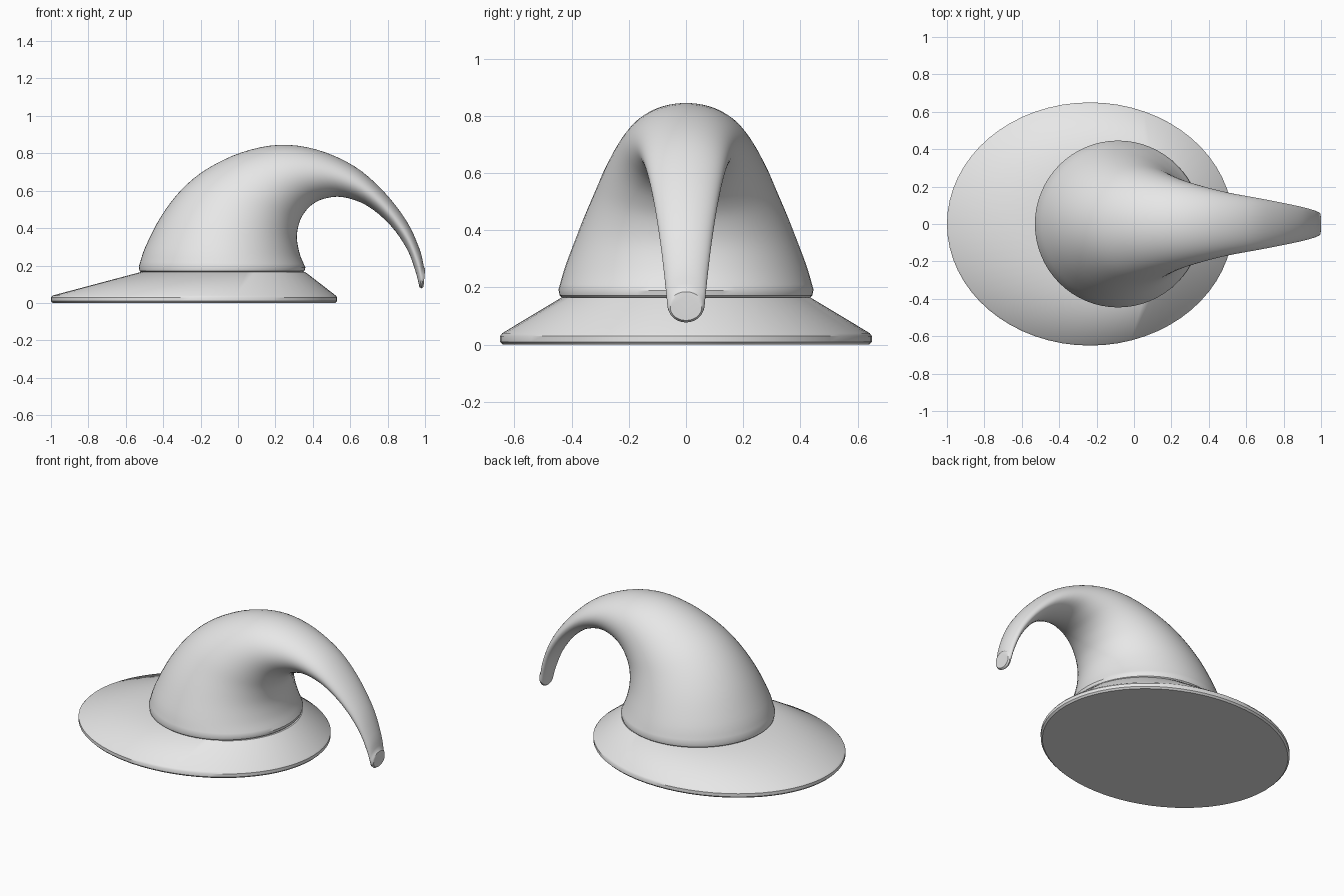
import bpy, bmesh, math
from mathutils import Vector

cube = bpy.data.objects.get("Cube")
if cube:
    bpy.data.objects.remove(cube)

felt = bpy.data.materials.new("grey felt")
felt.use_nodes = True
felt.diffuse_color = (0.8, 0.8, 0.8, 1)
felt.node_tree.nodes["Principled BSDF"].inputs["Base Color"].default_value = (0.8, 0.8, 0.8, 1)


def smooth_stations(stations, steps):
    """Catmull-Rom interpolation between cross-section stations."""
    pts = [Vector(s) for s in stations]
    pts = [2 * pts[0] - pts[1]] + pts + [2 * pts[-1] - pts[-2]]
    result = []
    for a, b, c, d in zip(pts, pts[1:], pts[2:], pts[3:]):
        for i in range(steps):
            t = i / steps
            result.append(0.5 * (2 * b + (c - a) * t + (2 * a - 5 * b + 4 * c - d) * t ** 2
                                 + (3 * b - a - 3 * c + d) * t ** 3))
    return result + [pts[-2]]


def loft(name, stations, sides):
    """Join elliptical rings; station = outer x, outer z, inner x, inner z, half width."""
    bm = bmesh.new()
    rings = []
    for ox, oz, ix, iz, width in stations:
        centre = Vector(((ox + ix) / 2, 0, (oz + iz) / 2))
        chord = Vector(((ix - ox) / 2, 0, (iz - oz) / 2))
        side = Vector((0, width, 0))
        angles = [math.tau * k / sides for k in range(sides)]
        rings.append([bm.verts.new(centre + chord * math.cos(a) + side * math.sin(a)) for a in angles])
    for low, high in zip(rings, rings[1:]):
        for k in range(sides):
            n = (k + 1) % sides
            bm.faces.new((low[k], low[n], high[n], high[k]))
    bm.faces.new(rings[0][::-1])
    bm.faces.new(rings[-1])
    bmesh.ops.recalc_face_normals(bm, faces=bm.faces)
    mesh = bpy.data.meshes.new(name)
    bm.to_mesh(mesh)
    bm.free()
    mesh.materials.append(felt)
    obj = bpy.data.objects.new(name, mesh)
    bpy.context.collection.objects.link(obj)
    bpy.ops.object.select_all(action='DESELECT')
    obj.select_set(True)
    bpy.context.view_layer.objects.active = obj
    bpy.ops.object.shade_smooth_by_angle(angle=math.radians(35))
    return obj


# Wide sloping brim with a rounded rim and flat underside
loft("brim", [
    (-0.99, 0, 0.52, 0, 0.64),
    (-1, 0.01, 0.53, 0.01, 0.65),
    (-1, 0.03, 0.53, 0.03, 0.65),
    (-0.99, 0.04, 0.522, 0.04, 0.643),
    (-0.52, 0.165, 0.36, 0.165, 0.435),
], 64)

# Crown: rounded foot, then a curling taper to the drooping tip
foot = [(-0.515, 0.162, 0.345, 0.162, 0.43), (-0.527, 0.172, 0.356, 0.172, 0.442)]
curl = smooth_stations([
    (-0.53, 0.195, 0.36, 0.19, 0.446),
    (-0.495, 0.3, 0.331, 0.26, 0.42),
    (-0.41, 0.465, 0.315, 0.345, 0.372),
    (-0.3, 0.608, 0.325, 0.42, 0.325),
    (-0.165, 0.717, 0.35, 0.475, 0.287),
    (0.02, 0.805, 0.395, 0.525, 0.245),
    (0.22, 0.845, 0.46, 0.557, 0.207),
    (0.42, 0.82, 0.56, 0.566, 0.17),
    (0.62, 0.732, 0.69, 0.52, 0.14),
    (0.775, 0.6, 0.815, 0.415, 0.113),
    (0.9, 0.44, 0.905, 0.285, 0.09),
    (0.97, 0.29, 0.95, 0.165, 0.074),
    (0.995, 0.19, 0.97, 0.085, 0.065),
], 4)
# Slightly rounded tip end
tip = [(1, 0.185, 0.98, 0.078, 0.062), (1, 0.175, 0.992, 0.085, 0.055)]
loft("crown", foot + curl + tip, 64)
